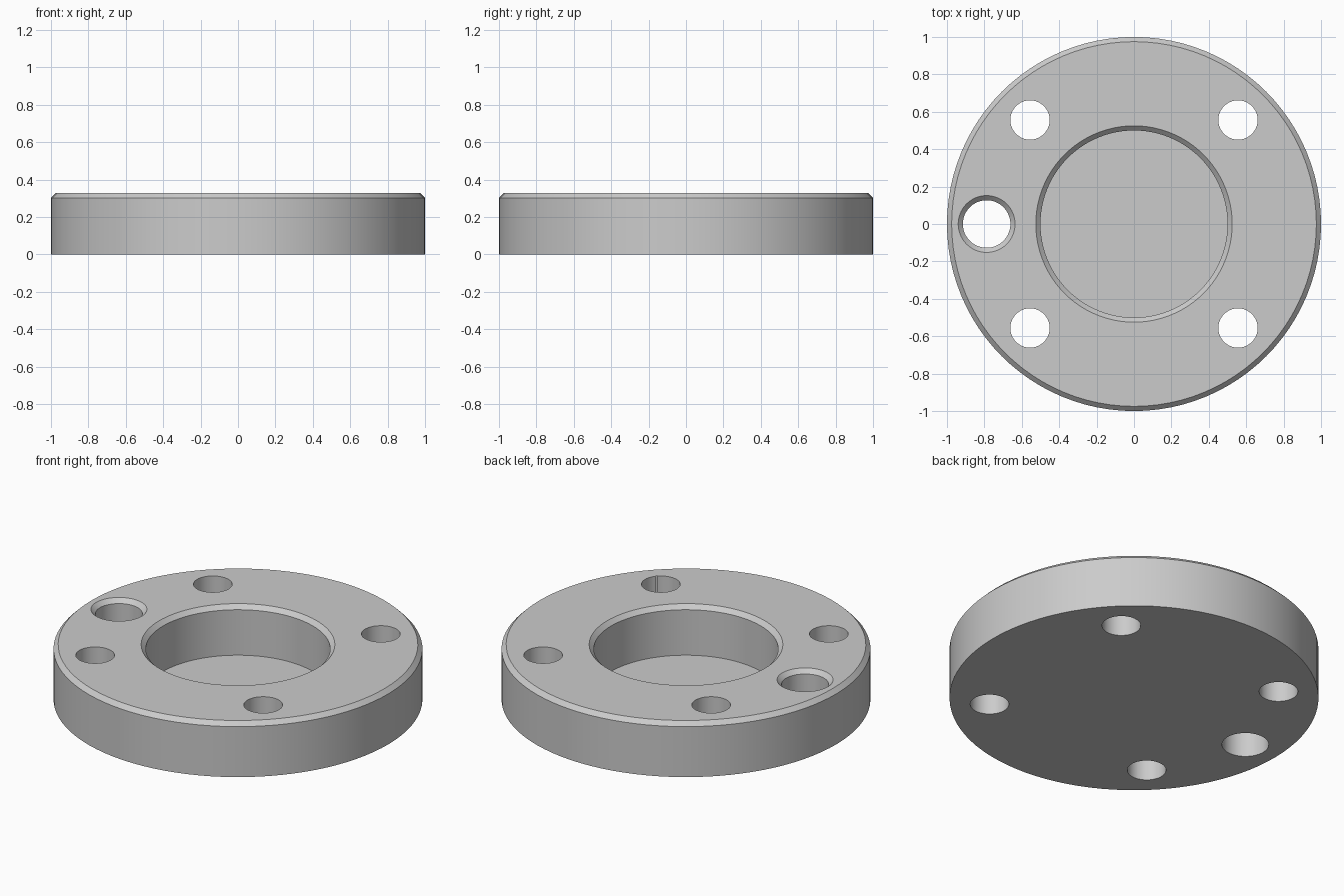
import bpy
import bmesh
from math import tau
from mathutils import Vector

cube = bpy.data.objects.get("Cube")
if cube:
    bpy.data.objects.remove(cube, do_unlink=True)

# Main dimensions
RADIUS, HEIGHT, BEVEL = 1.0, 0.327, 0.025
POCKET_RADIUS, FLOOR = 0.5, 0.03
BOLT_RADIUS, BOLT_OFFSET = 0.105, 0.556
PORT_RADIUS, PORT_X = 0.127, -0.788

grey = bpy.data.materials.new("machined grey")
grey.use_nodes = True
colour = (0.6, 0.6, 0.6, 1)
grey.diffuse_color = colour
grey.node_tree.nodes["Principled BSDF"].inputs["Base Color"].default_value = colour


def lathe(name, profile, centre=(0, 0), segments=96):
    """Revolve an (r, z) profile that starts and ends on the axis."""
    bm = bmesh.new()
    verts = [bm.verts.new((r, 0, z)) for r, z in profile]
    edges = [bm.edges.new(pair) for pair in zip(verts, verts[1:])]
    bmesh.ops.spin(bm, geom=verts + edges, cent=(0, 0, 0), axis=(0, 0, 1),
                   angle=tau, steps=segments, use_merge=True)
    bmesh.ops.remove_doubles(bm, verts=bm.verts, dist=1e-5)
    bmesh.ops.recalc_face_normals(bm, faces=bm.faces)
    bmesh.ops.translate(bm, verts=bm.verts, vec=Vector((*centre, 0)))
    mesh = bpy.data.meshes.new(name)
    bm.to_mesh(mesh)
    bm.free()
    mesh.materials.append(grey)
    obj = bpy.data.objects.new(name, mesh)
    bpy.context.collection.objects.link(obj)
    return obj


# Disc with chamfered rim and a chamfered blind pocket
shoulder = HEIGHT - BEVEL
flange = lathe("flange_disc", [
    (0, 0), (RADIUS, 0), (RADIUS, shoulder), (RADIUS - BEVEL, HEIGHT),
    (POCKET_RADIUS + BEVEL, HEIGHT), (POCKET_RADIUS, shoulder),
    (POCKET_RADIUS, FLOOR), (0, FLOOR)])

# Four plain bolt holes
low, high = -0.1, HEIGHT + 0.1
cutters = [lathe("bolt_hole_cutter",
                 [(0, low), (BOLT_RADIUS, low), (BOLT_RADIUS, high), (0, high)],
                 (sx * BOLT_OFFSET, sy * BOLT_OFFSET), 64)
           for sx in (-1, 1) for sy in (-1, 1)]

# Larger side port with a chamfered mouth
wide = PORT_RADIUS + BEVEL
cutters.append(lathe("port_cutter", [
    (0, low), (PORT_RADIUS, low), (PORT_RADIUS, shoulder),
    (wide, HEIGHT), (wide, high), (0, high)], (PORT_X, 0), 64))

# Cut the holes, then discard the cutters
bpy.ops.object.select_all(action='DESELECT')
bpy.context.view_layer.objects.active = flange
flange.select_set(True)
for cutter in cutters:
    cutter.hide_render = True
    cut = flange.modifiers.new("hole", 'BOOLEAN')
    cut.operation = 'DIFFERENCE'
    cut.solver = 'EXACT'
    cut.object = cutter
    bpy.ops.object.modifier_apply(modifier=cut.name)
    bpy.data.objects.remove(cutter, do_unlink=True)

bpy.ops.object.shade_smooth_by_angle(angle=0.5)
